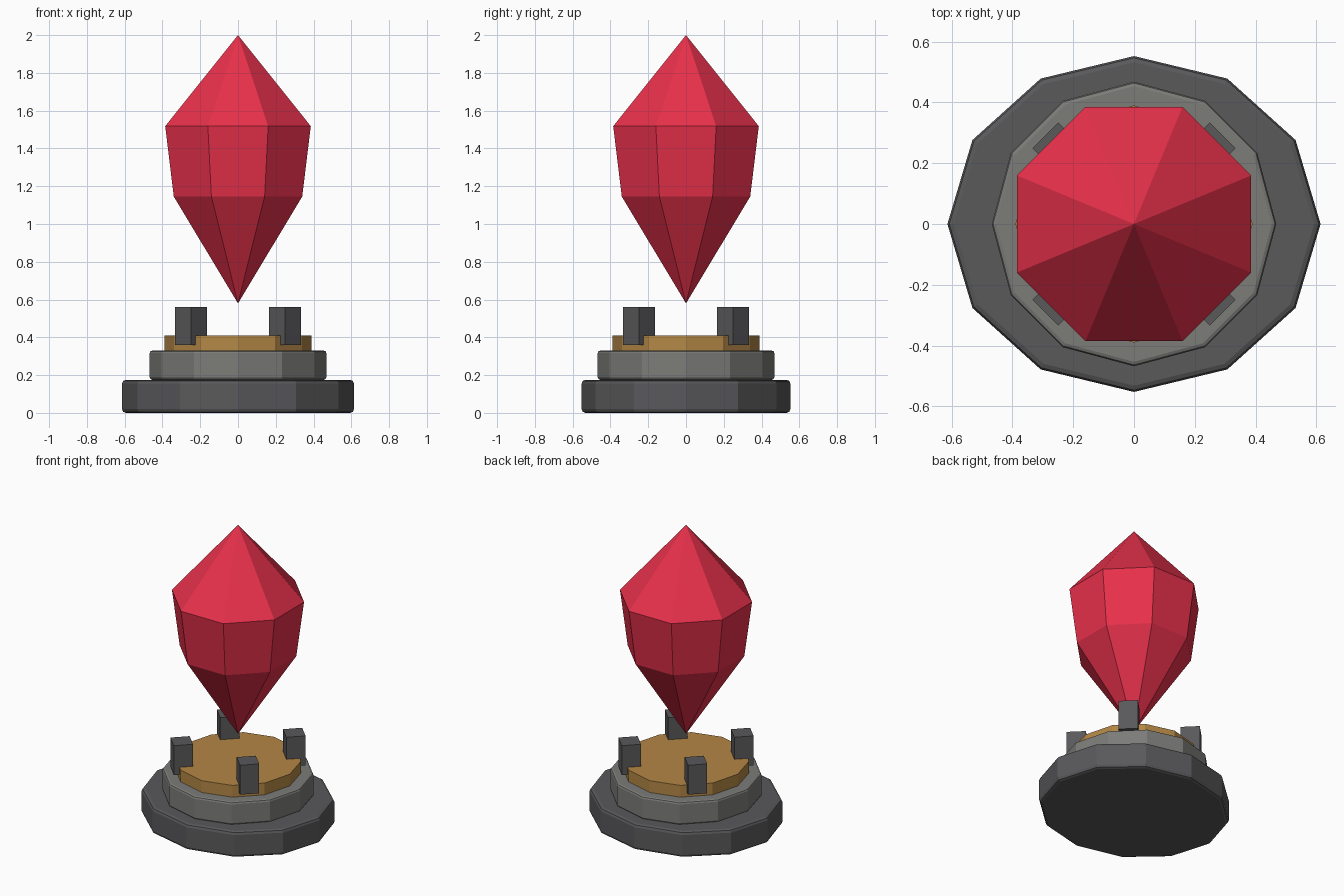
import bpy, bmesh, math

if "Cube" in bpy.data.objects:
    bpy.data.objects.remove(bpy.data.objects["Cube"])


def material(name, rgb):
    mat = bpy.data.materials.new(name)
    mat.diffuse_color = (*rgb, 1)
    mat.use_nodes = True
    mat.node_tree.nodes["Principled BSDF"].inputs["Base Color"].default_value = mat.diffuse_color
    return mat


DARK = material("dark_stone", (0.1, 0.1, 0.105))
STONE = material("light_stone", (0.2, 0.2, 0.19))
BRASS = material("brass", (0.45, 0.24, 0.06))
RED = material("red_crystal", (0.8, 0.03, 0.07))


def disc(name, radius, z0, z1, mat, y_scale=1, bevel=0):
    """Twelve-sided slab with a corner on each axis."""
    bpy.ops.mesh.primitive_cylinder_add(vertices=12, radius=radius, depth=z1 - z0,
                                        location=(0, 0, (z0 + z1) / 2))
    ob = bpy.context.object
    ob.name = name
    ob.scale.y = y_scale
    bpy.ops.object.transform_apply(location=False, rotation=False, scale=True)
    ob.data.materials.append(mat)
    if bevel:
        mod = ob.modifiers.new("edge_bevel", 'BEVEL')
        mod.width = bevel
        mod.segments = 2
        mod.limit_method = 'ANGLE'
        mod.angle_limit = math.radians(50)
    return ob


# Stepped pedestal
disc("pedestal_base", 0.614, 0, 0.175, DARK, y_scale=0.9, bevel=0.02)
disc("pedestal_step", 0.468, 0.175, 0.33, STONE, bevel=0.014)
disc("brass_plate", 0.39, 0.33, 0.41, BRASS)

# Four prongs on the diagonals
for i, (sx, sy) in enumerate([(1, 1), (-1, 1), (-1, -1), (1, -1)]):
    bpy.ops.mesh.primitive_cube_add(size=1, location=(0.249 * sx, 0.249 * sy, 0.46),
                                    rotation=(0, 0, math.radians(45)))
    prong = bpy.context.object
    prong.name = f"prong_{i + 1}"
    prong.scale = (0.12, 0.12, 0.2)
    prong.data.materials.append(DARK)

# Floating eight-sided crystal: two rings between two points
bm = bmesh.new()
rings = []
for r, z in [(0.368, 1.145), (0.417, 1.518)]:
    rings.append([bm.verts.new((r * math.cos(a), r * math.sin(a), z))
                  for a in (math.radians(22.5 + 45 * k) for k in range(8))])
bottom = bm.verts.new((0, 0, 0.58))
top = bm.verts.new((0, 0, 2))
low, high = rings
for k in range(8):
    n = (k + 1) % 8
    bm.faces.new((bottom, low[n], low[k]))
    bm.faces.new((low[k], low[n], high[n], high[k]))
    bm.faces.new((high[k], high[n], top))
mesh = bpy.data.meshes.new("crystal")
bm.to_mesh(mesh)
bm.free()
mesh.materials.append(RED)
bpy.context.collection.objects.link(bpy.data.objects.new("crystal", mesh))
